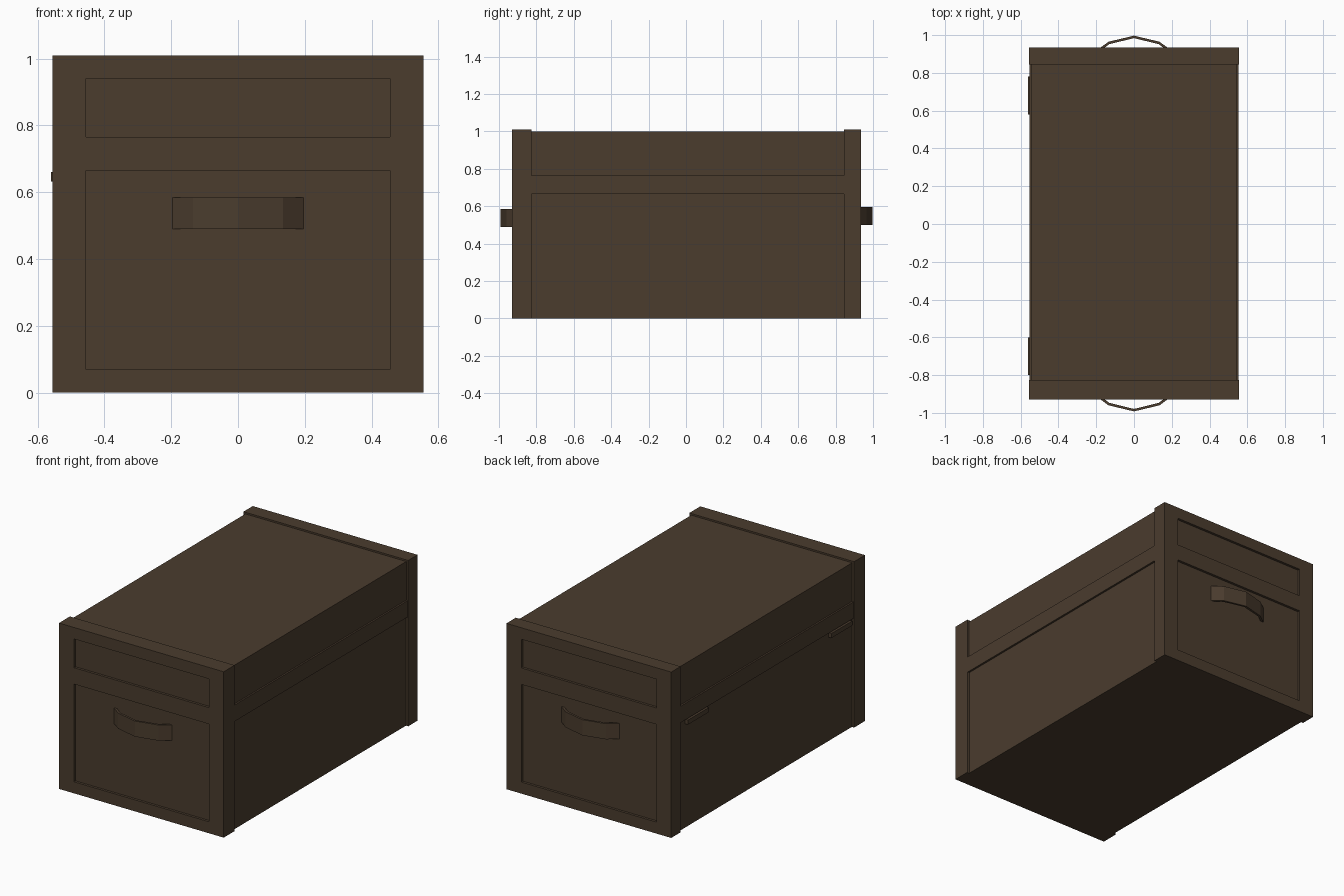
import bpy, bmesh
from mathutils import Vector

if "Cube" in bpy.data.objects:
    bpy.data.objects.remove(bpy.data.objects["Cube"])

wood = bpy.data.materials.new("dark_wood")
wood.diffuse_color = (0.069, 0.045, 0.027, 1)
wood.use_nodes = True
wood.node_tree.nodes["Principled BSDF"].inputs["Base Color"].default_value = wood.diffuse_color


def finish(name, bm):
    bmesh.ops.recalc_face_normals(bm, faces=bm.faces[:])
    mesh = bpy.data.meshes.new(name)
    bm.to_mesh(mesh)
    bm.free()
    mesh.materials.append(wood)
    obj = bpy.data.objects.new(name, mesh)
    bpy.context.collection.objects.link(obj)
    return obj


def box(name, lo, hi):
    lo, hi = Vector(lo), Vector(hi)
    bm = bmesh.new()
    bmesh.ops.create_cube(bm, size=1)
    bmesh.ops.scale(bm, vec=hi - lo, verts=bm.verts)
    bmesh.ops.translate(bm, vec=(lo + hi) / 2, verts=bm.verts)
    return finish(name, bm)


# End board: one grid face with two recessed panels, extruded to its thickness
def end_board(name, outer, inner):
    xs = [-0.555, -0.455, 0.455, 0.555]
    zs = [0, 0.07, 0.665, 0.765, 0.94, 1.01]
    inward = 1 if inner > outer else -1
    bm = bmesh.new()
    grid = [[bm.verts.new((x, outer, z)) for x in xs] for z in zs]
    panels = []
    for r in range(len(zs) - 1):
        for c in range(len(xs) - 1):
            f = bm.faces.new((grid[r][c], grid[r][c + 1],
                              grid[r + 1][c + 1], grid[r + 1][c]))
            if c == 1 and r in (1, 3):
                panels.append(f)
    rim = [e for e in bm.edges if e.is_boundary]
    for f in bmesh.ops.extrude_discrete_faces(bm, faces=panels)["faces"]:
        bmesh.ops.translate(bm, vec=(0, inward * 0.015, 0), verts=f.verts)
    new = bmesh.ops.extrude_edge_only(bm, edges=rim)["geom"]
    for v in new:
        if isinstance(v, bmesh.types.BMVert):
            v.co.y = inner
    back = [e for e in new if isinstance(e, bmesh.types.BMEdge) and e.is_boundary]
    bmesh.ops.holes_fill(bm, edges=back, sides=0)
    return finish(name, bm)


# Handle: a faceted bowed strap with a little thickness
def handle(name, side, z0, z1, face):
    t = 0.013
    path = [(-0.2, -0.018), (-0.135, 0.03), (0, 0.062), (0.135, 0.03), (0.2, -0.018)]
    bm = bmesh.new()
    outline = path + [(x * 0.97, d - t) for x, d in reversed(path)]
    pts = [(x, side * (face + d)) for x, d in outline]
    low = [bm.verts.new((x, y, z0)) for x, y in pts]
    top = [bm.verts.new((x, y, z1)) for x, y in pts]
    n = len(pts)
    for i in range(n):
        j = (i + 1) % n
        bm.faces.new((low[i], low[j], top[j], top[i]))
    for ring in (low, top):
        for i in range(len(path) - 1):
            bm.faces.new((ring[i], ring[i + 1], ring[n - 2 - i], ring[n - 1 - i]))
    return finish(name, bm)


# Ends and handles
end_board("front_end_board", -0.93, -0.825)
end_board("back_end_board", 0.935, 0.845)
handle("front_handle", -1, 0.49, 0.585, 0.93)
handle("back_handle", 1, 0.50, 0.595, 0.935)

# Body, raised belt and lid, between the end boards
y0, y1 = -0.825, 0.845
box("chest_body", (-0.54, y0, 0), (0.54, y1, 0.665))
box("belt", (-0.552, y0, 0.665), (0.552, y1, 0.765))
box("lid", (-0.542, y0, 0.765), (0.542, y1, 1.0))

# Hinges on the left side, below the belt
for label, a, b in (("front", -0.8, -0.6), ("back", 0.58, 0.78)):
    box(label + "_hinge", (-0.56, a, 0.632), (-0.53, b, 0.66))
